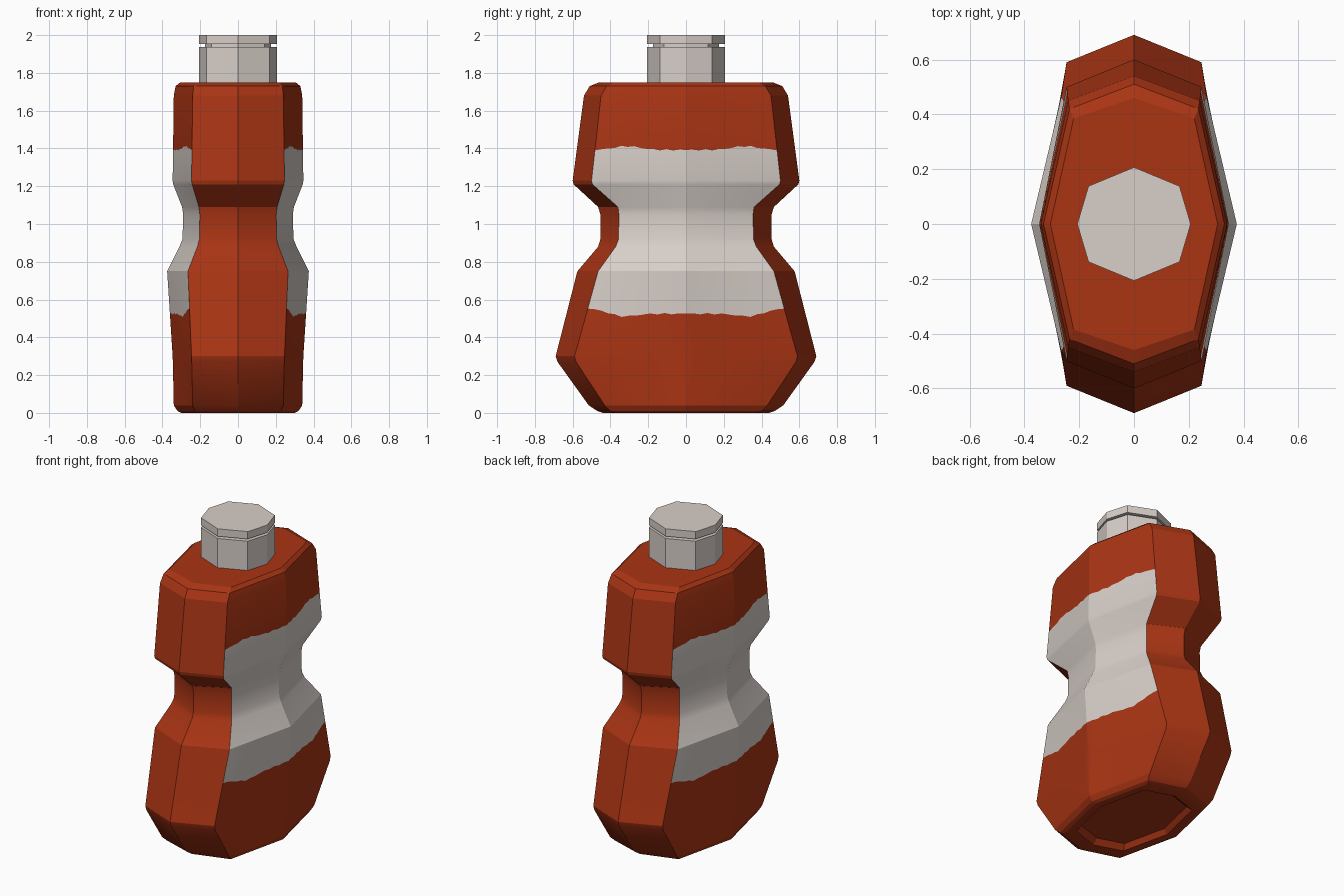
import bpy, bmesh, math

if "Cube" in bpy.data.objects:
    bpy.data.objects.remove(bpy.data.objects["Cube"])


def material(name, rgb):
    m = bpy.data.materials.new(name)
    m.diffuse_color = (*rgb, 1)
    m.use_nodes = True
    m.node_tree.nodes["Principled BSDF"].inputs["Base Color"].default_value = m.diffuse_color
    return m


RED = material("rust red", (0.40, 0.035, 0.007))
GREY = material("warm light grey", (0.68, 0.62, 0.58))

# Body profile: z, half width at y=0, corner x, half depth at x=0, corner y
PROFILE = [
    (0.00, .300, .215, .44, .37), (0.01, .320, .228, .47, .40),
    (0.04, .340, .240, .515, .43), (0.27, .345, .245, .68, .582),
    (0.30, .346, .246, .69, .59), (0.75, .375, .265, .575, .465),
    (0.88, .310, .215, .465, .372), (0.92, .294, .204, .453, .357),
    (1.05, .290, .202, .453, .355), (1.09, .296, .207, .465, .36),
    (1.21, .343, .243, .595, .495), (1.23, .346, .246, .60, .50),
    (1.68, .340, .240, .54, .45), (1.73, .330, .235, .51, .42),
    (1.75, .305, .220, .46, .385)]
LABEL_LOW, LABEL_HIGH = 0.525, 1.392
STEPS = 14
SIDES = (0, 3, 4, 7)      # octagon segments facing +x / -x


def octagon(w, cx, d, cy):
    return [(w, 0), (cx, cy), (0, d), (-cx, cy),
            (-w, 0), (-cx, -cy), (0, -d), (cx, -cy)]


def section(z):
    for a, b in zip(PROFILE, PROFILE[1:]):
        if a[0] <= z <= b[0]:
            f = (z - a[0]) / (b[0] - a[0])
            return octagon(*[p + (q - p) * f for p, q in zip(a[1:], b[1:])])


def wave(s, low):
    """Torn edge of the label, s = 0 at side centre, 1 at the corner."""
    jag = 0.004 * math.sin(s * 37)
    if low:
        return jag - 0.014 * math.exp(-((s - .6) / .15) ** 2) + 0.03 * max(0, s - .7) / .3
    return jag + 0.02 * math.exp(-((s - .65) / .2) ** 2)


def ring(bm, z, edge=None, scale=1.0, lift=0.0):
    verts = []
    for i in range(8):
        n = STEPS if i in SIDES else 1
        for k in range(n):
            f = k / n
            s = f if i in (0, 4) else 1 - f
            on_side = i in SIDES or k == 0 and i in (1, 5)
            if i in (1, 5):
                s = 1
            zz = z + (wave(s, edge == "low") if edge and on_side else 0)
            o = section(zz)
            p, q = o[i], o[(i + 1) % 8]
            verts.append(bm.verts.new(((p[0] + (q[0] - p[0]) * f) * scale,
                                       (p[1] + (q[1] - p[1]) * f) * scale, zz + lift)))
    return verts


def finish(bm, name, mats):
    bmesh.ops.recalc_face_normals(bm, faces=bm.faces)
    me = bpy.data.meshes.new(name)
    bm.to_mesh(me)
    bm.free()
    ob = bpy.data.objects.new(name, me)
    bpy.context.collection.objects.link(ob)
    for m in mats:
        me.materials.append(m)
    return ob


# Bottle body with recessed base and a ragged label band on both broad sides
bm = bmesh.new()
levels = [(p[0], None) for p in PROFILE] + [(LABEL_LOW, "low"), (LABEL_HIGH, "high")]
levels.sort(key=lambda l: l[0])
rings = [ring(bm, 0, scale=.76, lift=.03), ring(bm, 0, scale=.84)]
rings += [ring(bm, z, e) for z, e in levels]
heights = [0, 0] + [l[0] for l in levels]
side_col = [i in SIDES for i in range(8) for _ in range(STEPS if i in SIDES else 1)]
for r in range(len(rings) - 1):
    a, b = rings[r], rings[r + 1]
    in_label = LABEL_LOW <= heights[r] < LABEL_HIGH
    for j in range(len(a)):
        k = (j + 1) % len(a)
        f = bm.faces.new((a[j], a[k], b[k], b[j]))
        f.material_index = int(in_label and side_col[j])
bm.faces.new(rings[0][::-1])
bm.faces.new(rings[-1])
body = finish(bm, "bottle_body", [RED, GREY])
bpy.context.view_layer.objects.active = body
body.select_set(True)
bpy.ops.object.shade_smooth_by_angle(angle=math.radians(20))


# Neck and cap: stacked octagonal prisms
def prism(name, z0, z1, size):
    bm = bmesh.new()
    o = [(x * size, y * size) for x, y in octagon(.207, .166, .207, .138)]
    lo = [bm.verts.new((x, y, z0)) for x, y in o]
    hi = [bm.verts.new((x, y, z1)) for x, y in o]
    bm.faces.new(lo[::-1])
    bm.faces.new(hi)
    for j in range(8):
        k = (j + 1) % 8
        bm.faces.new((lo[j], lo[k], hi[k], hi[j]))
    return finish(bm, name, [GREY])


prism("neck", 1.74, 1.938, 1.0)
prism("neck_groove", 1.938, 1.952, 0.84)
prism("cap", 1.952, 2.0, 1.0)
